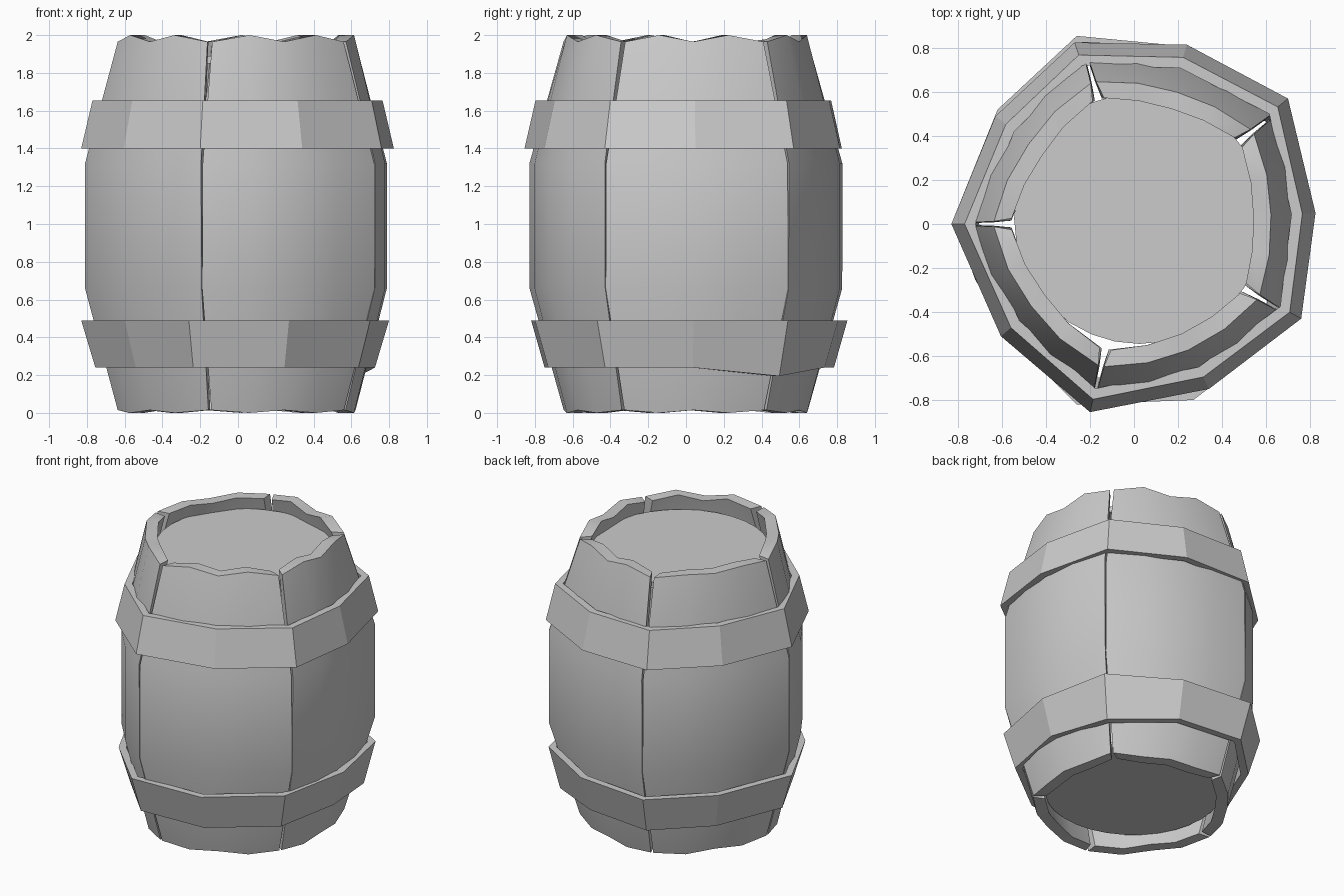
import bpy, bmesh
from math import radians, cos, sin, hypot

if "Cube" in bpy.data.objects:
    bpy.data.objects.remove(bpy.data.objects["Cube"])


def make_object(name, bm, smooth=False):
    bmesh.ops.recalc_face_normals(bm, faces=bm.faces)
    mesh = bpy.data.meshes.new(name)
    bm.to_mesh(mesh)
    bm.free()
    ob = bpy.data.objects.new(name, mesh)
    bpy.context.collection.objects.link(ob)
    if smooth:
        bpy.ops.object.select_all(action='DESELECT')
        ob.select_set(True)
        bpy.context.view_layer.objects.active = ob
        bpy.ops.object.shade_smooth_by_angle(angle=radians(35))
    return ob


def loft(bm, loops, closed):
    """Join closed cross-sections; cap both ends unless they form a ring."""
    rows = [[bm.verts.new(p) for p in loop] for loop in loops]
    n = len(rows[0])
    for i in range(len(rows) if closed else len(rows) - 1):
        a, b = rows[i], rows[(i + 1) % len(rows)]
        for k in range(n):
            bm.faces.new((a[k], a[(k + 1) % n], b[(k + 1) % n], b[k]))
    if not closed:
        # end caps as quads across the plank thickness
        for row in (rows[0], rows[-1]):
            for k in range(n // 2 - 1):
                bm.faces.new((row[k], row[k + 1], row[n - 2 - k], row[n - 1 - k]))


# Plank section: radius, height, gap half-angle (outer side up, inner side down)
PROFILE = [(0.64, 0.01, 0.7), (0.815, 0.66, 0.1), (0.815, 1.32, 0.3), (0.64, 1.97, 1.1),
           (0.56, 1.97, 2.6), (0.735, 1.32, 0.7), (0.735, 0.66, 0.4), (0.56, 0.01, 1.6)]
SEGS = 4
# Each plank: start and end angle, belly radius at its start, middle and end, rim peak height
STAVES = [(-180, -103, 0.81, 0.75, 0.85, 2.0), (-103, -30.5, 0.85, 0.79, 0.84, 2.0),
          (-30.5, 38, 0.84, 0.79, 0.88, 2.0), (38, 106, 0.88, 0.80, 0.86, 2.0),
          (106, 180, 0.86, 0.755, 0.81, 1.98)]


def stave(name, start, end, r0, r1, r2, peak):
    radii = [r0, (r0 + r1) / 2 - 0.015, r1, (r1 + r2) / 2 - 0.015, r2]
    bm = bmesh.new()
    loops = []
    for i in range(SEGS + 1):
        loop = []
        for k, (r, z, gap) in enumerate(PROFILE):
            r += (radii[i] - 0.815) * (1 if k in (1, 2, 5, 6) else 0.65)
            a = radians(start + gap + (end - start - 2 * gap) * i / SEGS)
            # wavy sawn ends
            if k in (3, 4):
                z = peak if i % 2 else 1.965
            elif k in (0, 7):
                z = 0.0 if i % 2 else 0.015
            loop.append((r * cos(a), r * sin(a), z))
        loops.append(loop)
    loft(bm, loops, False)
    make_object(name, bm, True)


for s, spec in enumerate(STAVES):
    stave(f"stave_{s + 1}", *spec)


# Ten-sided hand-hammered hoops, outline given at the wide edge
def hoop(name, outline, z_wide, z_narrow, taper, dent=None):
    bm = bmesh.new()
    loops = []
    for i, (x, y) in enumerate(outline):
        d = hypot(x, y)
        zn = z_narrow - (0.045 if i == dent else 0)

        def at(inset, z):
            f = (d - inset) / d
            return (x * f, y * f, z)
        loops.append([at(0, z_wide), at(taper, zn), at(taper + 0.05, zn), at(0.05, z_wide)])
    loft(bm, loops, True)
    make_object(name, bm)


hoop("upper_hoop", [(-0.83, 0), (-0.605, -0.51), (-0.20, -0.855), (0.34, -0.75),
                    (0.76, -0.43), (0.825, 0.05), (0.70, 0.57), (0.24, 0.815),
                    (-0.27, 0.825), (-0.63, 0.49)], 1.40, 1.655, 0.06)
hoop("lower_hoop", [(-0.83, 0), (-0.60, -0.48), (-0.26, -0.82), (0.27, -0.80),
                    (0.70, -0.47), (0.80, 0.04), (0.70, 0.54), (0.26, 0.805),
                    (-0.26, 0.855), (-0.62, 0.52)], 0.49, 0.24, 0.075, dent=6)


# Recessed end lids
def lid(name, z):
    bm = bmesh.new()
    bmesh.ops.create_cone(bm, cap_ends=True, segments=32, radius1=0.57, radius2=0.57, depth=0.04)
    bmesh.ops.translate(bm, verts=bm.verts, vec=(0.025, 0.025, z))
    make_object(name, bm)


lid("top_lid", 1.87)
lid("bottom_lid", 0.12)
